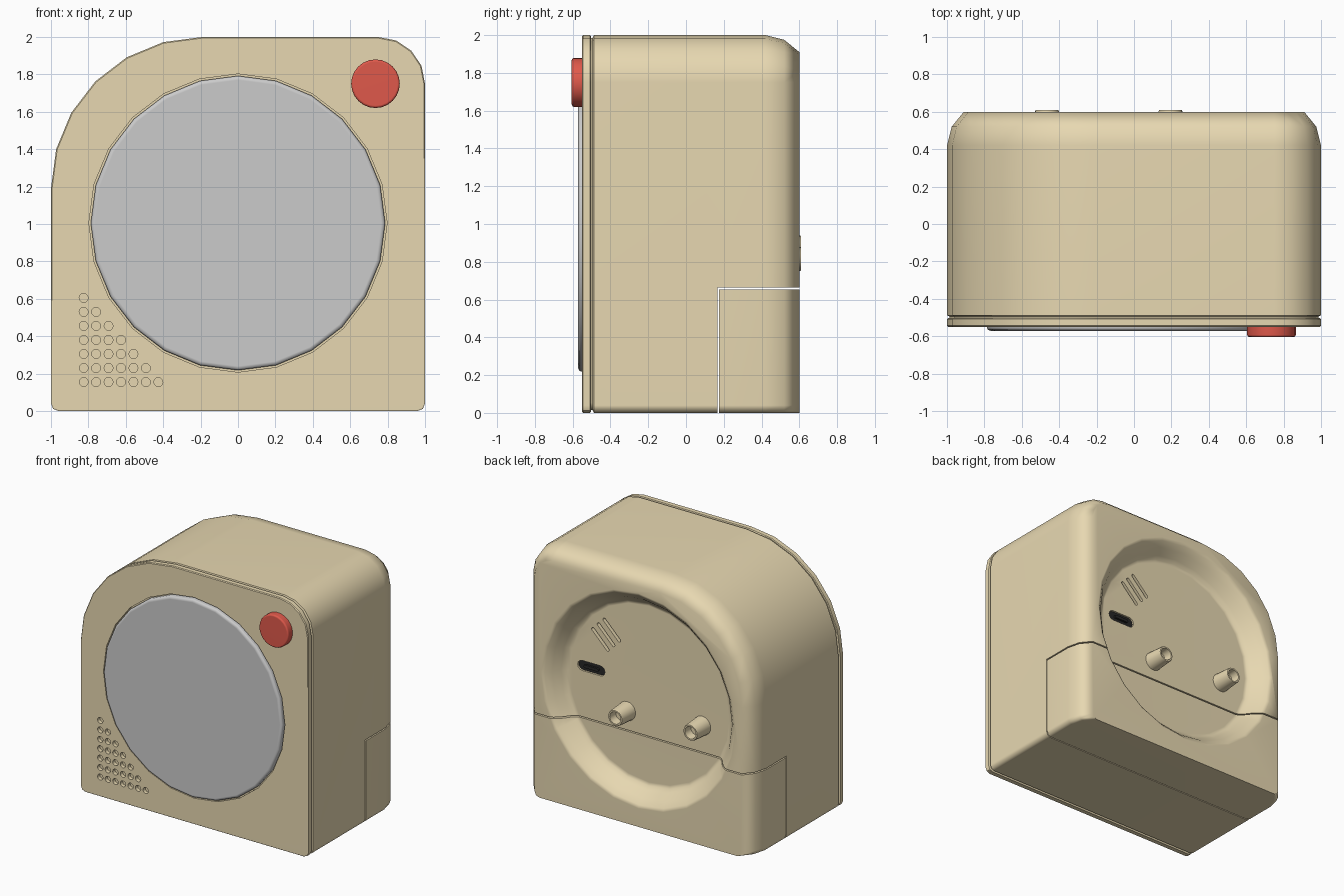
import bpy, bmesh
from math import sin, cos, pi, radians
from mathutils import Vector

if "Cube" in bpy.data.objects:
    bpy.data.objects.remove(bpy.data.objects["Cube"])


def mat(name, col):
    m = bpy.data.materials.new(name)
    m.diffuse_color = (*col, 1)
    m.use_nodes = True
    m.node_tree.nodes["Principled BSDF"].inputs["Base Color"].default_value = m.diffuse_color
    return m


TAN = mat("tan_plastic", (0.8, 0.685, 0.44))
RED = mat("red_plastic", (0.74, 0.10, 0.07))
BLACK = mat("black_plastic", (0.02, 0.02, 0.02))


def loft(name, solids, material=None):
    """Each solid is a list of rings, bridged in order and capped at both ends."""
    bm = bmesh.new()
    for rings in solids:
        vs = [[bm.verts.new(p) for p in ring] for ring in rings]
        n = len(vs[0])
        for a, b in zip(vs, vs[1:]):
            for i in range(n):
                j = (i + 1) % n
                bm.faces.new((a[i], a[j], b[j], b[i]))
        bm.faces.new(vs[0])
        bm.faces.new(vs[-1])
    bmesh.ops.recalc_face_normals(bm, faces=bm.faces)
    me = bpy.data.meshes.new(name)
    bm.to_mesh(me)
    bm.free()
    ob = bpy.data.objects.new(name, me)
    bpy.context.collection.objects.link(ob)
    if material:
        me.materials.append(material)
    return ob


def circle(cx, cz, r, y, n=24):
    return [Vector((cx + r * sin(2 * pi * i / n), y, cz + r * cos(2 * pi * i / n))) for i in range(n)]


def lathe(cx, cz, profile, n=24):
    return [circle(cx, cz, r, y, n) for r, y in profile]


def capsule(cx, cz, length, r, ang, y):
    pts = []
    for side in (1, -1):
        for k in range(7):
            a = -pi / 2 + pi * k / 6
            u, v = side * (length / 2 - r + r * cos(a)), side * r * sin(a)
            pts.append(Vector((cx + u * cos(ang) - v * sin(ang), y, cz + u * sin(ang) + v * cos(ang))))
    return pts


def box(name, y0, y1, z0, z1):
    return loft(name, [[[Vector((x, y, z)) for x, z in
                         ((-1.2, z0), (1.2, z0), (1.2, z1), (-1.2, z1))] for y in (y0, y1)]])


def outline(y, i=0.0, b=0.0):
    """Case outline: big arc top left, smaller top right, inset i (and b at the bottom)."""
    arcs = ((0.75, 1.75, 0.25 - i, 0, 4), (-0.19, 1.19, 0.81 - i, 90, 6),
            (-0.96 + i, 0.04 + b, 0.04, 180, 2), (0.96 - i, 0.04 + b, 0.04, 270, 2))
    return [Vector((cx + r * cos(radians(a + 90 * k / n)), y, cz + r * sin(radians(a + 90 * k / n))))
            for cx, cz, r, a, n in arcs for k in range(n + 1)]


def boolean(ob, cutter, op='DIFFERENCE', keep=False):
    m = ob.modifiers.new("cut", 'BOOLEAN')
    m.object, m.operation, m.solver = cutter, op, 'EXACT'
    bpy.context.view_layer.objects.active = ob
    bpy.ops.object.modifier_apply(modifier=m.name)
    if not keep:
        bpy.data.objects.remove(cutter)


def smooth(ob, angle=40):
    bpy.ops.object.select_all(action='DESELECT')
    ob.select_set(True)
    bpy.context.view_layer.objects.active = ob
    bpy.ops.object.shade_smooth_by_angle(angle=radians(angle))
    w = ob.modifiers.new("weighted", 'WEIGHTED_NORMAL')
    w.keep_sharp = True


# Main case with rounded back edge and shadow-gap at the front
body = loft("body", [[outline(-0.52, 0.014, 0.014), outline(-0.494, 0.014, 0.014), outline(-0.488),
                      outline(0.42), outline(0.52, 0.025), outline(0.6, 0.09)]], TAN)

# Dished recess in the back
FLOOR = 0.46
boolean(body, loft("dish_cutter", [lathe(0, 1.0, (
    (0.87, 0.65), (0.86, 0.603), (0.83, 0.588), (0.79, 0.55), (0.75, 0.495), (0.725, 0.47), (0.70, FLOOR)))]))

# Lower back cover, split off with a thin seam
cover = body.copy()
cover.data = body.data.copy()
cover.name = "battery_cover"
bpy.context.collection.objects.link(cover)
boolean(cover, box("cover_cutter", 0.176, 0.8, -0.2, 0.654), 'INTERSECT')
boolean(body, box("body_cutter", 0.168, 0.8, -0.2, 0.664))

# Diagonal vent slots and socket recess in the dish floor
slots = [[capsule(0.38 - 0.05 * k, 1.37 + 0.05 * k, 0.21, 0.013, pi / 4, y)
          for y in (FLOOR - 0.04, FLOOR + 0.05)] for k in (-1, 0, 1)]
slots.append([capsule(0.51, 1.07, 0.24, 0.04, 0, y) for y in (FLOOR - 0.04, FLOOR + 0.05)])
boolean(body, loft("slot_cutter", slots))
port = loft("socket", [[capsule(0.51, 1.07, 0.236, 0.038, 0, y) for y in (FLOOR - 0.045, FLOOR - 0.012)],
                       [capsule(0.51, 1.07, 0.13, 0.012, 0, y) for y in (FLOOR - 0.02, FLOOR + 0.004)]], BLACK)

# Front panel with disc recess and triangular speaker grille
panel = loft("front_panel", [[outline(-0.55, 0.006, 0.006), outline(-0.544), outline(-0.508),
                              outline(-0.503, 0.006, 0.006)]], TAN)
holes = [[circle(-0.825 + 0.0665 * c, 0.155 + 0.075 * r, 0.024, y, 12) for y in (-0.6, -0.518)]
         for r in range(7) for c in range(7 - r)]
holes.append(lathe(0, 1.005, ((0.797, -0.6), (0.797, -0.53))))
boolean(panel, loft("grille_cutter", holes))

# Round front disc
disc = loft("front_disc", [lathe(0, 1.005, (
    (0.787, -0.525), (0.787, -0.556), (0.78, -0.566), (0.765, -0.572)))])

# Red button
button = loft("button", [lathe(0.735, 1.75, (
    (0.13, -0.54), (0.13, -0.593), (0.126, -0.601), (0.117, -0.605)))], RED)

# Hollow tapered knobs on the back
knobs = []
for name, x, z in (("knob_right", 0.195, 0.815), ("knob_left", -0.465, 0.875)):
    knobs.append(loft(name, [lathe(x, z, (
        (0.075, FLOOR - 0.01), (0.064, 0.603), (0.060, 0.61), (0.048, 0.61), (0.044, 0.54)), 20)], TAN))

for ob in [body, cover, panel, disc, button, port] + knobs:
    smooth(ob, 55 if ob in (body, cover) else 40)
